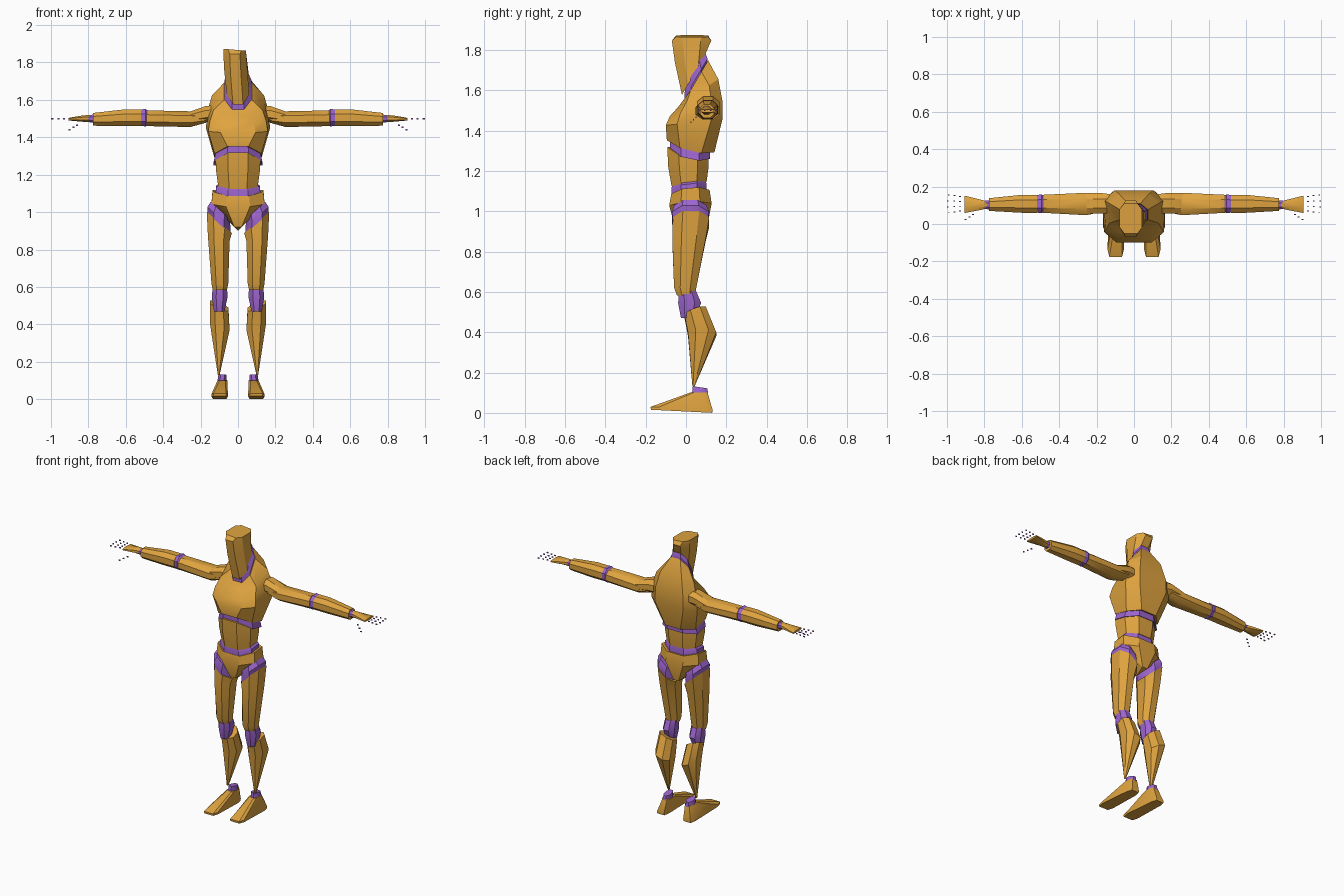
import bpy, bmesh, math
from mathutils import Matrix

if "Cube" in bpy.data.objects:
    bpy.data.objects.remove(bpy.data.objects["Cube"], do_unlink=True)


def material(name, rgb):
    m = bpy.data.materials.new(name)
    m.use_nodes = True
    m.diffuse_color = (*rgb, 1)
    m.node_tree.nodes["Principled BSDF"].inputs["Base Color"].default_value = (*rgb, 1)
    return m


SHELL = material("amber shell", (0.74, 0.37, 0.05))
JOINT = material("purple joint", (0.34, 0.13, 0.62))
parts = []


def finish(name, bm, mat, mirror):
    bmesh.ops.recalc_face_normals(bm, faces=bm.faces)
    me = bpy.data.meshes.new(name)
    bm.to_mesh(me)
    bm.free()
    me.materials.append(mat)
    ob = bpy.data.objects.new(name, me)
    bpy.context.collection.objects.link(ob)
    if mirror:
        ob.modifiers.new("Mirror", 'MIRROR').use_mirror_merge = False
    parts.append(ob)


def ring(x, y, z, a, b, tilt=0, slope=0, bow=0, k=0.45, taper=0):
    """Chamfered eight-sided section, its centre first; leaning in depth (tilt),
    sideways (slope), or raised at both sides (bow)."""
    corners = [(1, -k), (1, k), (k, 1), (-k, 1), (-1, k), (-1, -k), (-k, -1), (k, -1)]
    out = [(x, y, z, 0, 0, 0)]
    for u, v in corners:
        du, dv = u * a * (1 + taper * v), v * b
        out.append((x, y, z, du, dv, tilt * dv + slope * du + bow * abs(u)))
    return out


def loft(name, mat, rings, mirror=False, along_x=False):
    bm = bmesh.new()

    def vert(p):
        x, y, z, du, dv, dw = p
        return bm.verts.new((x + dw, y + du, z + dv) if along_x else (x + du, y + dv, z + dw))

    loops = [[vert(p) for p in r[1:]] for r in rings]
    for lo, hi in zip(loops, loops[1:]):
        for i in range(8):
            j = (i + 1) % 8
            bm.faces.new((lo[i], lo[j], hi[j], hi[i]))
    # Fan caps follow bent rims
    for loop, r in ((loops[0], rings[0]), (loops[-1], rings[-1])):
        c = vert(r[0])
        for i in range(8):
            bm.faces.new((loop[i], loop[(i + 1) % 8], c))
    finish(name, bm, mat, mirror)


# Head and neck
loft("head", SHELL, [
    ring(0, .035, 1.67, .06, .055, tilt=1.7),
    ring(-.012, .03, 1.78, .062, .085, tilt=.5),
    ring(-.017, .028, 1.845, .061, .098),
    ring(-.017, .03, 1.868, .06, .08, slope=-.08, k=.6)])
loft("neck", JOINT, [
    ring(0, .05, 1.62, .07, .055, tilt=1.7),
    ring(0, .05, 1.66, .073, .057, tilt=1.7),
    ring(0, .045, 1.71, .055, .05, tilt=1.5)])

# Torso
loft("chest", SHELL, [
    ring(0, .023, 1.34, .125, .118, tilt=-.25, bow=-.04),
    ring(0, .04, 1.44, .165, .14, tilt=.1, k=.6, taper=.06),
    ring(0, .05, 1.51, .158, .13, tilt=.3, k=.6, taper=.08),
    ring(0, .06, 1.585, .135, .1, tilt=.7, k=.55, taper=.06),
    ring(0, .05, 1.645, .075, .06, tilt=1.7)])
loft("upper_waist_joint", JOINT, [
    ring(0, .02, 1.30, .13, .1, tilt=-.22, bow=-.04),
    ring(0, .02, 1.355, .118, .1, tilt=-.22, bow=-.04)])
loft("abdomen", SHELL, [
    ring(0, .015, 1.135, .105, .087, tilt=.12),
    ring(0, .012, 1.22, .117, .1),
    ring(0, .01, 1.32, .12, .103, tilt=-.2, bow=-.05)])
loft("lower_waist_joint", JOINT, [
    ring(0, .015, 1.06, .12, .085, tilt=.1, bow=.03),
    ring(0, .015, 1.115, .118, .087, tilt=.12, bow=.02),
    ring(0, .015, 1.15, .1, .08, tilt=.12)])
loft("pelvis", SHELL, [
    ring(0, .025, .9, .128, .08, bow=.13, k=.15),
    ring(0, .022, 1.025, .142, .105, tilt=.05, bow=.02),
    ring(0, .022, 1.08, .136, .095, tilt=.1, bow=.035)])

# Legs
loft("hip_joints", JOINT, [
    ring(.1, .022, .92, .06, .085, slope=.9),
    ring(.102, .022, .972, .062, .092, slope=.9),
    ring(.095, .022, 1.01, .05, .08, slope=.9)], mirror=True)
loft("thighs", SHELL, [
    ring(.097, 0, .583, .038, .045),
    ring(.097, -.004, .62, .045, .055),
    ring(.103, .015, .86, .058, .083, slope=.25),
    ring(.1, .025, .945, .067, .09, slope=.85)], mirror=True)
loft("knee_joints", JOINT, [
    ring(.1, .01, .47, .028, .035),
    ring(.098, .018, .545, .042, .057),
    ring(.097, .008, .605, .038, .042)], mirror=True)
loft("shins", SHELL, [
    ring(.103, .037, .13, .005, .005),
    ring(.098, .08, .39, .053, .07, slope=.4),
    ring(.1, .045, .5, .049, .053, tilt=.35, slope=.4)], mirror=True)
loft("ankle_joints", JOINT, [
    ring(.085, .07, .095, .025, .04, tilt=-.1),
    ring(.083, .07, .127, .022, .036, tilt=-.15)], mirror=True)
loft("feet", SHELL, [
    ring(.098, -.022, .008, .04, .152, tilt=-.05, k=.75, taper=-.12),
    ring(.098, -.022, .022, .04, .154, tilt=-.05, k=.75, taper=-.12),
    ring(.083, .063, .1, .027, .044, k=.6)], mirror=True)

# Arms
loft("shoulders", SHELL, [
    ring(.13, .11, 1.525, .05, .045),
    ring(.17, .11, 1.525, .055, .043),
    ring(.27, .11, 1.503, .055, .03)], mirror=True, along_x=True)
loft("upper_arms", SHELL, [
    ring(.17, .11, 1.5, .045, .022),
    ring(.255, .107, 1.497, .06, .042),
    ring(.49, .108, 1.502, .048, .042)], mirror=True, along_x=True)
loft("elbow_joints", JOINT, [
    ring(.48, .108, 1.503, .04, .038),
    ring(.495, .108, 1.505, .05, .047),
    ring(.53, .108, 1.505, .046, .042)], mirror=True, along_x=True)
loft("forearms", SHELL, [
    ring(.518, .108, 1.505, .048, .044),
    ring(.6, .108, 1.505, .048, .045),
    ring(.775, .104, 1.496, .034, .034)], mirror=True, along_x=True)
loft("wrist_joints", JOINT, [
    ring(.77, .102, 1.5, .024, .022),
    ring(.8, .102, 1.5, .022, .018)], mirror=True, along_x=True)
loft("hands", SHELL, [
    ring(.787, .102, 1.5, .019, .02),
    ring(.83, .103, 1.5, .03, .017),
    ring(.905, .105, 1.497, .046, .007)], mirror=True, along_x=True)

# Loose finger and thumb knuckles
bm = bmesh.new()


def knuckle(x, y, z):
    size = Matrix.Diagonal((.01, .005, .007, 1))
    bmesh.ops.create_cube(bm, size=1, matrix=Matrix.Translation((x, y, z)) @ size)


for finger in range(4):
    spread = finger - 1.5
    reach = .005 * abs(spread)
    for joint in range(3):
        knuckle(.93 + .0325 * joint - reach * joint / 2 + (0 if joint < 2 else .003),
                .108 + spread * (.026 + .003 * joint), 1.5)
for joint in range(3):
    knuckle(.86 + .02 * joint, .05 - .013 * joint, 1.465 - .012 * joint)
finish("finger_joints", bm, JOINT, True)

# Soft shading with crisp creases
for ob in bpy.context.selected_objects:
    ob.select_set(False)
for ob in parts:
    ob.select_set(True)
bpy.context.view_layer.objects.active = parts[0]
bpy.ops.object.shade_smooth_by_angle(angle=math.radians(32))
